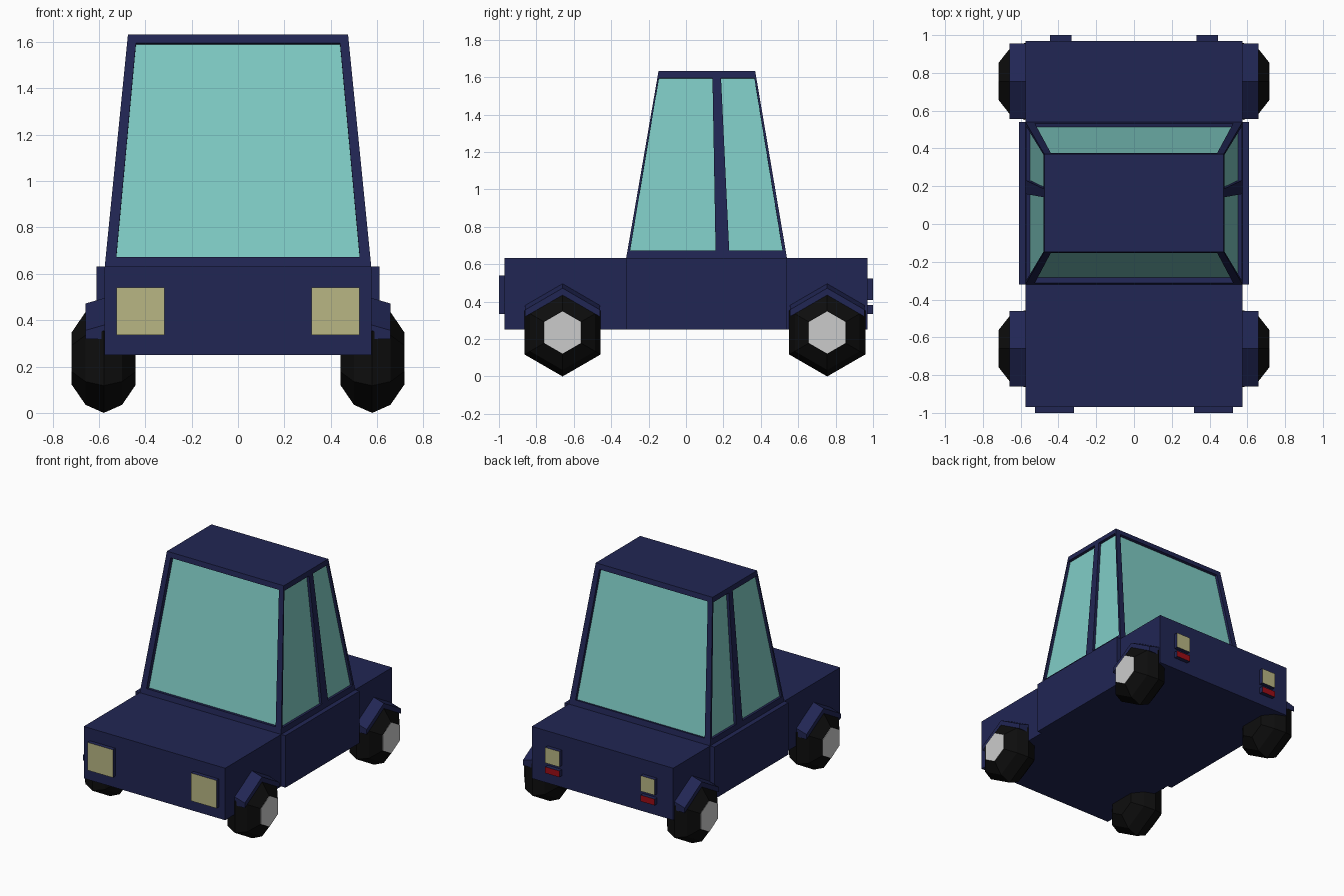
import bpy, math
from mathutils import Vector

if "Cube" in bpy.data.objects:
    bpy.data.objects.remove(bpy.data.objects["Cube"])


def material(name, rgb):
    m = bpy.data.materials.new(name)
    m.diffuse_color = (*rgb, 1)
    m.use_nodes = True
    m.node_tree.nodes["Principled BSDF"].inputs["Base Color"].default_value = m.diffuse_color
    return m


NAVY = material("navy_paint", (0.015, 0.019, 0.088))
GLASS = material("glass", (0.216, 0.61, 0.565))
CREAM = material("lamp_cream", (0.485, 0.468, 0.23))
RED = material("lamp_red", (0.33, 0.004, 0.008))
BLACK = material("rubber", (0.004, 0.004, 0.004))


def make(name, verts, faces, mats=(), slots=None):
    me = bpy.data.meshes.new(name)
    me.from_pydata([tuple(v) for v in verts], [], faces)
    for m in mats:
        me.materials.append(m)
    if slots:
        for p, s in zip(me.polygons, slots):
            p.material_index = s
    ob = bpy.data.objects.new(name, me)
    bpy.context.collection.objects.link(ob)
    return ob


def loft(name, rings, mats, slots=None):
    """Skin a list of equal rings (counterclockwise seen from the last ring)."""
    n = len(rings[0])
    verts = [v for r in rings for v in r]
    faces = [tuple(reversed(range(n))), tuple(range(len(verts) - n, len(verts)))]
    for r in range(len(rings) - 1):
        a, b = r * n, (r + 1) * n
        faces += [(a + i, a + (i + 1) % n, b + (i + 1) % n, b + i) for i in range(n)]
    return make(name, verts, faces, mats, slots)


# Body: plan outline with a wider middle section
half = [(0.575, -0.97), (0.575, -0.32), (0.61, -0.32),
        (0.61, 0.54), (0.575, 0.54), (0.575, 0.97)]
plan = half + [(-x, y) for x, y in reversed(half)]
loft("body", [[(x, y, z) for x, y in plan] for z in (0.25, 0.632)], [NAVY])

# Cabin: tapered box whose walls have recessed windows
low = [Vector(c) for c in [(-.575, -.32, .632), (.575, -.32, .632),
                           (.575, .54, .632), (-.575, .54, .632)]]
top = [Vector(c) for c in [(-.475, -.147, 1.632), (.475, -.147, 1.632),
                           (.475, .37, 1.632), (-.475, .37, 1.632)]]
verts, faces, slots = [], [], []


def quad(pts, slot=0):
    faces.append(tuple(range(len(verts), len(verts) + 4)))
    verts.extend(pts)
    slots.append(slot)


def wall(i, cuts, depth):
    j = (i + 1) % 4
    s, t = [0, *cuts, 1], [0, 0.04, 0.963, 1]
    normal = (low[j] - low[i]).cross(top[i] - low[i]).normalized()

    def at(u, v):
        return low[i].lerp(low[j], u).lerp(top[i].lerp(top[j], u), v)
    for a in range(len(s) - 1):
        for b in range(3):
            c = [at(s[a], t[b]), at(s[a + 1], t[b]),
                 at(s[a + 1], t[b + 1]), at(s[a], t[b + 1])]
            if a % 2 and b == 1:
                inner = [p - normal * depth for p in c]
                for k in range(4):
                    m = (k + 1) % 4
                    quad([c[k], c[m], inner[m], inner[k]])
                quad(inner, 1)
            else:
                quad(c)


side = [0.016, 0.557, 0.643, 0.98]
wall(0, [0.04, 0.96], 0.03)
wall(1, side, 0.02)
wall(2, [0.04, 0.96], 0.02)
wall(3, [1 - s for s in reversed(side)], 0.02)
quad(top)
quad(list(reversed(low)))
make("cabin", verts, faces, [NAVY, GLASS], slots)


def hexagon(x, y, r, z=0.235):
    return [(x, y + r * math.sin(-k * math.pi / 3), z + r * math.cos(k * math.pi / 3))
            for k in range(6)]


def mirrored(ring, sx):
    return [(sx * x, y, z) for x, y, z in ring][::sx]


# Wheels, hubcaps and chevron fenders
for sx, sname in ((1, "right"), (-1, "left")):
    for cy, yname in ((-0.66, "front"), (0.755, "rear")):
        tag = f"{yname}_{sname}"
        profile = [(0.442, .115), (0.50, .20), (0.579, .235), (0.658, .20), (0.716, .115)]
        loft("tire_" + tag,
             [mirrored(hexagon(x, cy, r), sx) for x, r in profile], [BLACK])
        loft("hubcap_" + tag,
             [mirrored(hexagon(x, cy, 0.114), sx) for x in (0.70, 0.718)], [])
        rings = []
        for x, z_hi, z_lo in ((0.56, 0.50, 0.435), (0.658, 0.472, 0.435)):
            ring = [(x, cy - .2, z_lo - .116), (x, cy, z_lo), (x, cy + .2, z_lo - .116),
                    (x, cy + .2, z_hi - .116), (x, cy, z_hi), (x, cy - .2, z_hi - .116)]
            rings.append(mirrored(ring, sx))
        loft("fender_" + tag, rings, [NAVY])


# Lamps: painted housings with a coloured outer face
def lamp(name, x0, x1, z0, z1, sy, lens):
    for sx, sname in ((1, "right"), (-1, "left")):
        xa, xb = sorted((sx * x0, sx * x1))
        rings = [[(xa, sy * y, z0), (xb, sy * y, z0), (xb, sy * y, z1), (xa, sy * y, z1)]
                 [::-sy] for y in (0.96, 1.0)]
        loft(f"{name}_{sname}", rings, [NAVY, lens], [0, 1, 0, 0, 0, 0])


lamp("headlight", 0.318, 0.525, 0.335, 0.54, -1, CREAM)
lamp("reversing_light", 0.33, 0.445, 0.41, 0.524, 1, CREAM)
lamp("tail_light", 0.33, 0.445, 0.335, 0.381, 1, RED)
